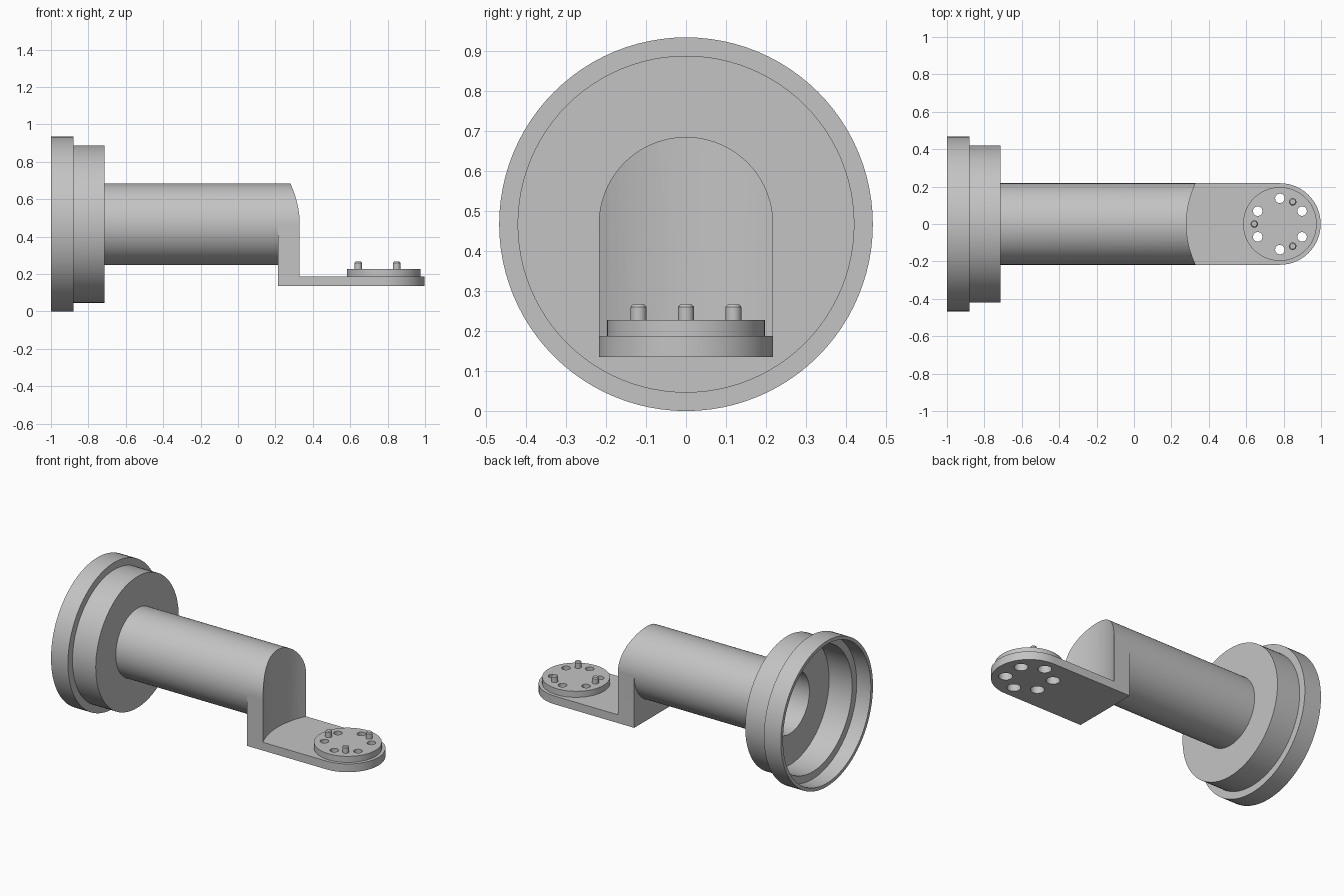
import bpy, bmesh, math
from mathutils import Matrix, Vector

if "Cube" in bpy.data.objects:
    bpy.data.objects.remove(bpy.data.objects["Cube"], do_unlink=True)

GREY = (0.55, 0.55, 0.55, 1)
mat = bpy.data.materials.new("machined grey")
mat.use_nodes = True
mat.diffuse_color = GREY
mat.node_tree.nodes["Principled BSDF"].inputs["Base Color"].default_value = GREY

AXIS_Z = 0.467      # height of the tube axis
PAD_X = 0.78        # centre of the round mounting pad
TUBE_R = 0.218
BORE_R = 0.198
PLATE_Z, PLATE_TOP, PAD_TOP = 0.135, 0.188, 0.227
BOLT_R = 0.137      # bolt circle


def finish(name, bm):
    bmesh.ops.recalc_face_normals(bm, faces=bm.faces)
    mesh = bpy.data.meshes.new(name)
    bm.to_mesh(mesh)
    bm.free()
    ob = bpy.data.objects.new(name, mesh)
    bpy.context.collection.objects.link(ob)
    mesh.materials.append(mat)
    return ob


def lathe(name, profile, steps=96):
    """Solid turned about the tube axis; profile holds (x, radius) from axis to axis."""
    bm = bmesh.new()
    verts = [bm.verts.new((x, 0, AXIS_Z + r)) for x, r in profile]
    edges = [bm.edges.new(pair) for pair in zip(verts, verts[1:])]
    bmesh.ops.spin(bm, geom=verts + edges, cent=(0, 0, AXIS_Z), axis=(1, 0, 0),
                   angle=math.tau, steps=steps, use_merge=True)
    bmesh.ops.remove_doubles(bm, verts=bm.verts, dist=1e-5)
    return finish(name, bm)


def prism(name, outline, z0, z1):
    bm = bmesh.new()
    face = bm.faces.new([bm.verts.new((x, y, z0)) for x, y in outline])
    top = bmesh.ops.extrude_face_region(bm, geom=[face])["geom"]
    bmesh.ops.translate(bm, vec=(0, 0, z1 - z0),
                        verts=[v for v in top if isinstance(v, bmesh.types.BMVert)])
    return finish(name, bm)


def cylinders(name, centres, r, z0, z1, segments, r_top=None):
    bm = bmesh.new()
    for x, y in centres:
        bmesh.ops.create_cone(bm, cap_ends=True, segments=segments, radius1=r,
                              radius2=r if r_top is None else r_top, depth=z1 - z0,
                              matrix=Matrix.Translation(Vector((x, y, (z0 + z1) / 2))))
    return finish(name, bm)


def combine(target, tool, operation):
    """Apply a boolean and throw the tool away."""
    mod = target.modifiers.new(operation, "BOOLEAN")
    mod.operation, mod.object, mod.solver = operation, tool, "EXACT"
    bpy.context.view_layer.update()
    graph = bpy.context.evaluated_depsgraph_get()
    mesh = bpy.data.meshes.new_from_object(target.evaluated_get(graph))
    target.modifiers.clear()
    target.data = mesh
    bpy.data.objects.remove(tool, do_unlink=True)


def around_pad(degrees):
    return [(PAD_X + BOLT_R * math.cos(math.radians(a)),
             BOLT_R * math.sin(math.radians(a))) for a in degrees]


# Stepped flange and tube, with a square foot under the tube end
body = lathe("flanged_tube", [(-1, 0), (-1, 0.467), (-0.88, 0.467), (-0.88, 0.421),
                              (-0.715, 0.421), (-0.715, TUBE_R), (0.34, TUBE_R), (0.34, 0)])
foot = prism("foot", [(0.215, -TUBE_R), (0.34, -TUBE_R), (0.34, TUBE_R), (0.215, TUBE_R)],
             PLATE_TOP, AXIS_Z)
combine(body, foot, "UNION")

# Stepped recess in the flange and bore right through
bore = lathe("bore", [(-1.1, 0), (-1.1, 0.445), (-0.9, 0.445), (-0.9, 0.398),
                      (-0.737, 0.398), (-0.737, BORE_R), (0.5, BORE_R), (0.5, 0)])
combine(body, bore, "DIFFERENCE")

# Concave end concentric with the pad
clearance = cylinders("clearance", [(PAD_X, 0)], 0.5, PLATE_TOP - 0.1, 1.2, 128)
combine(body, clearance, "DIFFERENCE")

# Mounting plate with rounded end
arc = [math.radians(-90 + 180 * i / 32) for i in range(33)]
outline = [(0.215, -TUBE_R)]
outline += [(PAD_X + TUBE_R * math.cos(a), TUBE_R * math.sin(a)) for a in arc]
outline += [(0.215, TUBE_R)]
plate = prism("mounting_plate", outline, PLATE_Z, PLATE_TOP)

# Raised pad, screw holes and wider counterbores from below
pad = cylinders("round_pad", [(PAD_X, 0)], 0.197, PLATE_TOP, PAD_TOP, 64)
screws = around_pad(range(30, 390, 60))
combine(plate, cylinders("counterbores", screws, 0.04, 0, 0.4, 24), "DIFFERENCE")
combine(pad, cylinders("screw_holes", screws, 0.026, 0, 0.4, 12), "DIFFERENCE")

# Locating pins with chamfered tips
pin_spots = around_pad((60, 180, 300))
pins = cylinders("locating_pins", pin_spots, 0.02, PAD_TOP, 0.26, 16)
tips = cylinders("pin_tips", pin_spots, 0.02, 0.26, 0.266, 16, 0.015)

# Smooth shading with sharp edges kept
bpy.ops.object.select_all(action="DESELECT")
for ob in (body, plate, pad, pins, tips):
    ob.select_set(True)
bpy.context.view_layer.objects.active = body
bpy.ops.object.shade_smooth_by_angle(angle=math.radians(30))
